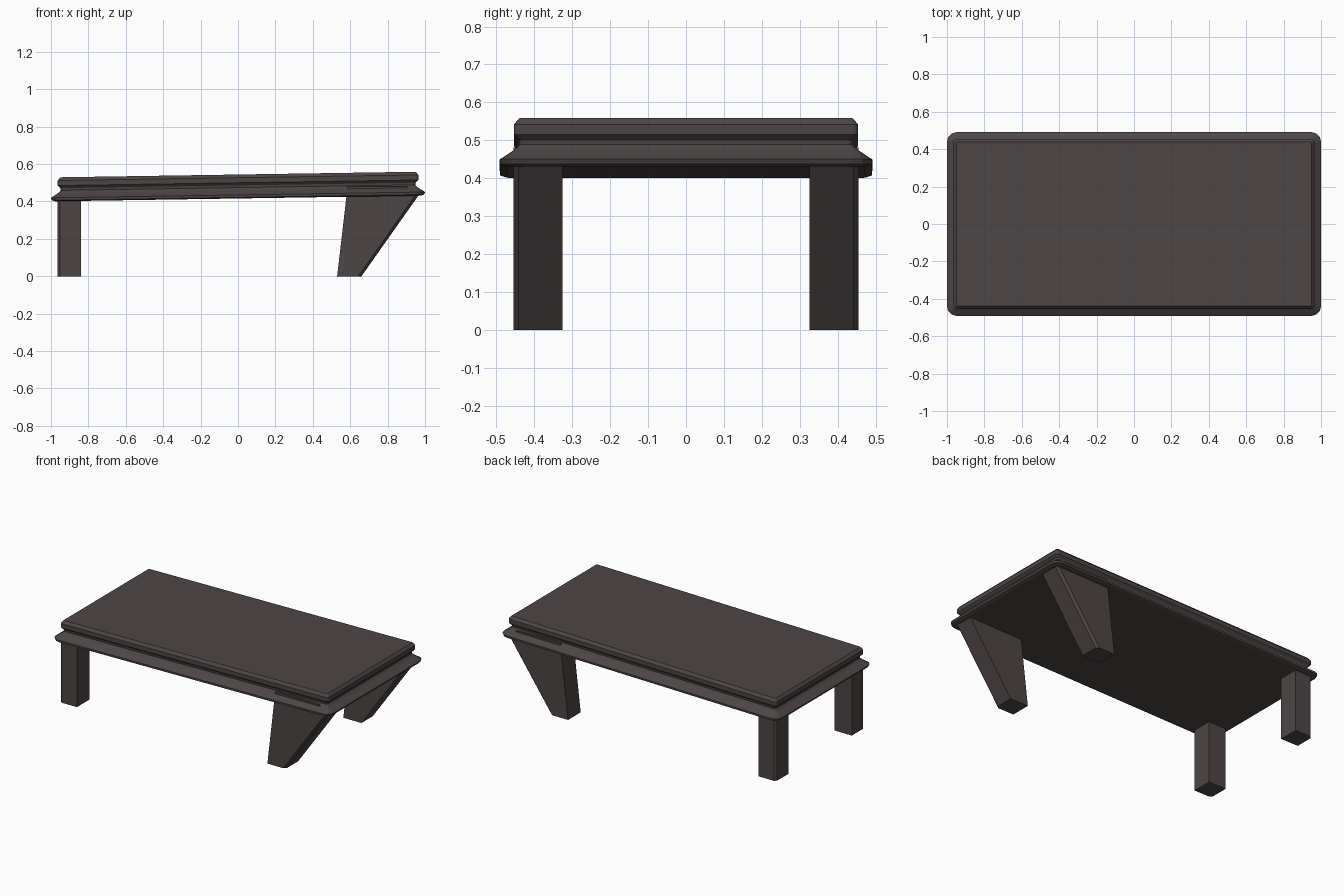
import bpy, bmesh, math

if "Cube" in bpy.data.objects:
    bpy.data.objects.remove(bpy.data.objects["Cube"])

SLOPE = 0.0155  # the top rises slightly towards +x

mat = bpy.data.materials.new("dark_wood")
mat.diffuse_color = (0.075, 0.06, 0.06, 1)
mat.use_nodes = True
mat.node_tree.nodes["Principled BSDF"].inputs["Base Color"].default_value = mat.diffuse_color


def finish(name, bm):
    bmesh.ops.recalc_face_normals(bm, faces=bm.faces)
    me = bpy.data.meshes.new(name)
    bm.to_mesh(me)
    bm.free()
    ob = bpy.data.objects.new(name, me)
    bpy.context.collection.objects.link(ob)
    me.materials.append(mat)
    return ob


def rounded_ring(bm, hx, hy, z, r, steps=3):
    """Rounded rectangle of vertices, sheared along x."""
    ring = []
    for i, (sx, sy) in enumerate([(1, 1), (-1, 1), (-1, -1), (1, -1)]):
        for k in range(steps + 1):
            a = math.radians(90 * (i + k / steps))
            x = sx * (hx - r) + r * math.cos(a)
            y = sy * (hy - r) + r * math.sin(a)
            ring.append(bm.verts.new((x, y, z + SLOPE * x)))
    return ring


# Table top: moulded slab with groove and flared skirt
# each level: half x, half y, height, corner radius
levels = [(0.978, 0.472, 0.416, 0.045),
          (0.995, 0.490, 0.422, 0.05),
          (1.000, 0.491, 0.435, 0.05),
          (0.962, 0.453, 0.460, 0.015),
          (0.948, 0.439, 0.474, 0.012),
          (0.950, 0.441, 0.486, 0.012),
          (0.964, 0.454, 0.500, 0.015),
          (0.964, 0.454, 0.527, 0.015),
          (0.949, 0.439, 0.544, 0.008)]
bm = bmesh.new()
rings = [rounded_ring(bm, *lv) for lv in levels]
for a, b in zip(rings, rings[1:]):
    n = len(a)
    for i in range(n):
        j = (i + 1) % n
        bm.faces.new((a[i], a[j], b[j], b[i]))
bm.faces.new(rings[0])
bm.faces.new(rings[-1])
finish("table_top", bm)


def leg_pair(name, profile, outer=-0.455, inner=-0.325):
    """Extrude an x-z profile in y, bevel its first edge, mirror the leg."""
    bm = bmesh.new()
    front = [bm.verts.new((x, outer, z)) for x, z in profile]
    back = [bm.verts.new((x, inner, z)) for x, z in profile]
    bm.faces.new(front)
    bm.faces.new(back)
    n = len(profile)
    for i in range(n):
        j = (i + 1) % n
        bm.faces.new((front[i], front[j], back[j], back[i]))
    bmesh.ops.recalc_face_normals(bm, faces=bm.faces)
    edge = bm.edges.get((front[0], front[1]))
    bmesh.ops.bevel(bm, geom=[edge], offset=0.014, segments=1,
                    affect='EDGES', profile=0.5)
    ob = finish(name, bm)
    ob.modifiers.new("mirror", 'MIRROR').use_axis = (False, True, False)
    ob.modifiers["mirror"].use_mirror_merge = False


# Straight legs on the left, raked tapering legs on the right
leg_pair("straight_legs", [(-0.965, 0), (-0.965, 0.43),
                           (-0.84, 0.43), (-0.84, 0)])
leg_pair("raked_legs", [(0.66, 0), (0.965, 0.432), (0.90, 0.481),
                        (0.586, 0.481), (0.53, 0)])
